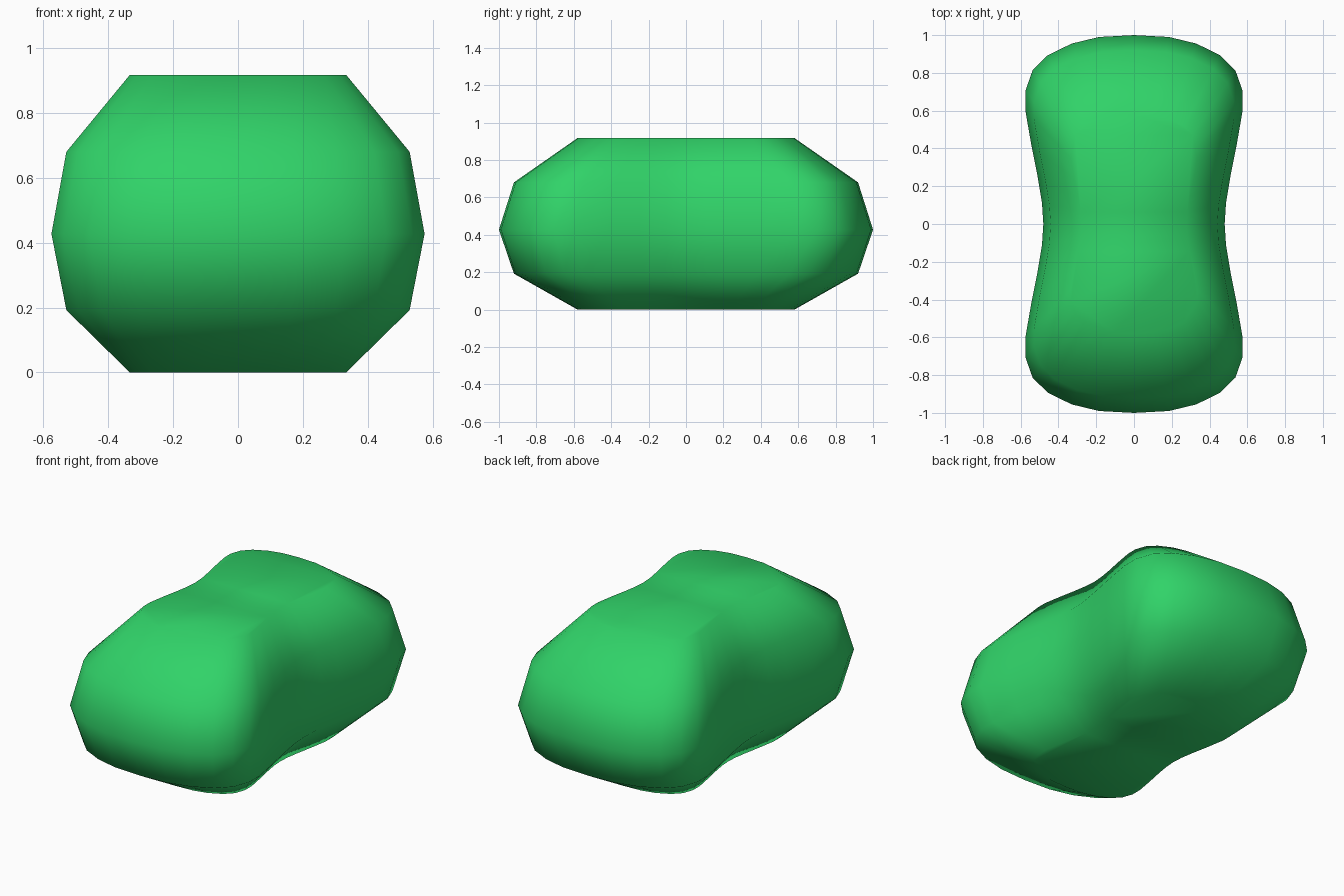
import bpy, bmesh

if "Cube" in bpy.data.objects:
    bpy.data.objects.remove(bpy.data.objects["Cube"])

# Quarter of the peanut-shaped outline, from the waist to the front tip
QUARTER = [(0.48, 0), (0.487, 0.11), (0.51, 0.25), (0.542, 0.41), (0.575, 0.60),
           (0.575, 0.705), (0.537, 0.813), (0.457, 0.893), (0.33, 0.955),
           (0.185, 0.99), (0, 1.0)]

# Mirror the quarter into a closed counter-clockwise loop
half = QUARTER + [(-x, y) for x, y in QUARTER[-2::-1]]
outline = half + [(x, -y) for x, y in half[-2:0:-1]]

# Height and scale of each stacked ring
RINGS = [(0, 0.58), (0.192, 0.92), (0.427, 1.0), (0.68, 0.92), (0.917, 0.58)]

bm = bmesh.new()
rings = [[bm.verts.new((x * s, y * s, z)) for x, y in outline] for z, s in RINGS]
n = len(outline)

# Side bands
for low, high in zip(rings, rings[1:]):
    for i in range(n):
        j = (i + 1) % n
        bm.faces.new((low[i], low[j], high[j], high[i]))

# Flat bottom and top
bm.faces.new(rings[0][::-1])
bm.faces.new(rings[-1])
for f in bm.faces:
    f.smooth = True

mesh = bpy.data.meshes.new("peanut_body")
bm.to_mesh(mesh)
bm.free()
body = bpy.data.objects.new("peanut_body", mesh)
bpy.context.collection.objects.link(body)

# Green material
green = bpy.data.materials.new("green")
green.diffuse_color = (0.03, 0.65, 0.14, 1)
green.use_nodes = True
green.node_tree.nodes["Principled BSDF"].inputs["Base Color"].default_value = green.diffuse_color
mesh.materials.append(green)
